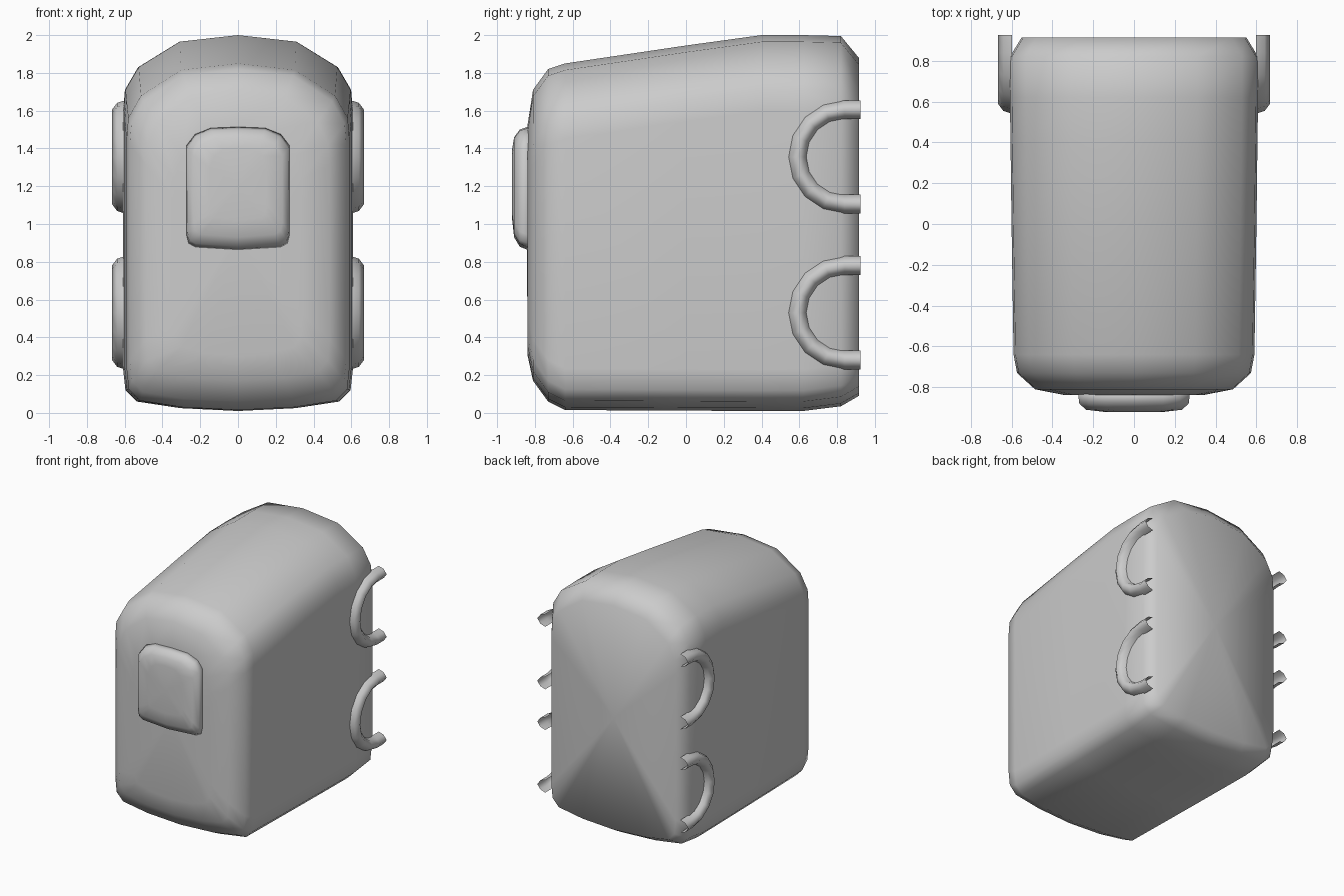
import bpy, bmesh, math

cube = bpy.data.objects.get("Cube")
if cube:
    bpy.data.objects.remove(cube)

grey = bpy.data.materials.new("plain_grey")
grey.use_nodes = True
grey.diffuse_color = (0.6, 0.6, 0.6, 1)
grey.node_tree.nodes["Principled BSDF"].inputs["Base Color"].default_value = (0.6, 0.6, 0.6, 1)


def finish(bm, name):
    mesh = bpy.data.meshes.new(name)
    bm.to_mesh(mesh)
    bm.free()
    mesh.materials.append(grey)
    for poly in mesh.polygons:
        poly.use_smooth = True
    obj = bpy.data.objects.new(name, mesh)
    bpy.context.collection.objects.link(obj)
    return obj


def bridge(bm, rows, closed):
    for a, b in zip(rows, rows[1:]):
        n = len(a)
        for i in range(n if closed else n - 1):
            j = (i + 1) % n
            bm.faces.new((a[i], a[j], b[j], b[i]))


def loft(name, sections, top, bottom, tips):
    """Skin rounded outlines (y, half width, low z, high z), closed at tip points."""
    bm = bmesh.new()
    rows = []
    for y, w, low, high in sections:
        half = [(w * u, high - d) for u, d in top] + [(w * u, low + d) for u, d in bottom]
        mirror = [(-x, z) for x, z in half[-2:0:-1]]
        rows.append([bm.verts.new((x, y, z)) for x, z in half + mirror])
    bridge(bm, rows, True)
    for row, (y, z) in zip((rows[0], rows[-1]), tips):
        tip = bm.verts.new((0, y, z))
        for i, v in enumerate(row):
            bm.faces.new((v, row[(i + 1) % len(row)], tip))
    bmesh.ops.recalc_face_normals(bm, faces=bm.faces)
    return finish(bm, name)


# Main bag: arched top, rounded front, sloping roof
loft("bag_body",
     [(-0.838, 0.34, 0.30, 1.53), (-0.81, 0.485, 0.17, 1.71), (-0.73, 0.573, 0.06, 1.82),
      (-0.64, 0.59, 0.015, 1.85), (0.0, 0.60, 0.012, 1.945), (0.4, 0.605, 0.01, 2.0),
      (0.62, 0.608, 0.01, 2.0), (0.82, 0.608, 0.035, 1.995), (0.915, 0.55, 0.09, 1.88)],
     [(0, 0), (0.51, 0.035), (0.87, 0.17), (0.985, 0.29), (1, 0.4)],
     [(1, 0.22), (0.98, 0.11), (0.88, 0.05), (0.5, 0.015), (0, 0)],
     [(-0.843, 0.95), (0.915, 0.98)])

# Small raised pocket on the front
loft("front_pocket",
     [(-0.92, 0.15, 1.02, 1.40), (-0.91, 0.235, 0.93, 1.46),
      (-0.88, 0.268, 0.88, 1.50), (-0.82, 0.275, 0.855, 1.52)],
     [(0, 0), (0.53, 0.006), (0.83, 0.04), (1, 0.1)],
     [(1, 0.08), (0.96, 0.035), (0.83, 0.015), (0, 0)],
     [(-0.922, 1.2), (-0.82, 1.2)])


# Open half-round straps bent into a C on each side
def strap(name, side, zc):
    bm = bmesh.new()
    profile = [(-0.05, 0.597), (-0.036, 0.64), (0, 0.667), (0.036, 0.64), (0.05, 0.597)]
    radius, yc = 0.25, 0.84
    rows = []
    for k in range(-1, 10):
        angle = math.pi / 2 + math.pi * min(max(k, 0), 8) / 8
        shift = 0.085 if k in (-1, 9) else 0
        rows.append([bm.verts.new((side * x,
                                   yc + shift + (radius + d) * math.cos(angle),
                                   zc + (radius + d) * math.sin(angle)))
                     for d, x in profile])
    bridge(bm, rows, False)
    bmesh.ops.recalc_face_normals(bm, faces=bm.faces)
    # Turn the shell so its outside faces away from the bag
    bm.normal_update()
    if sum(f.normal.x for f in bm.faces) * side < 0:
        bmesh.ops.reverse_faces(bm, faces=bm.faces)
    finish(bm, name)


for side, word in ((1, "left"), (-1, "right")):
    for zc, level in ((1.355, "upper"), (0.53, "lower")):
        strap(f"{word}_{level}_strap", side, zc)
